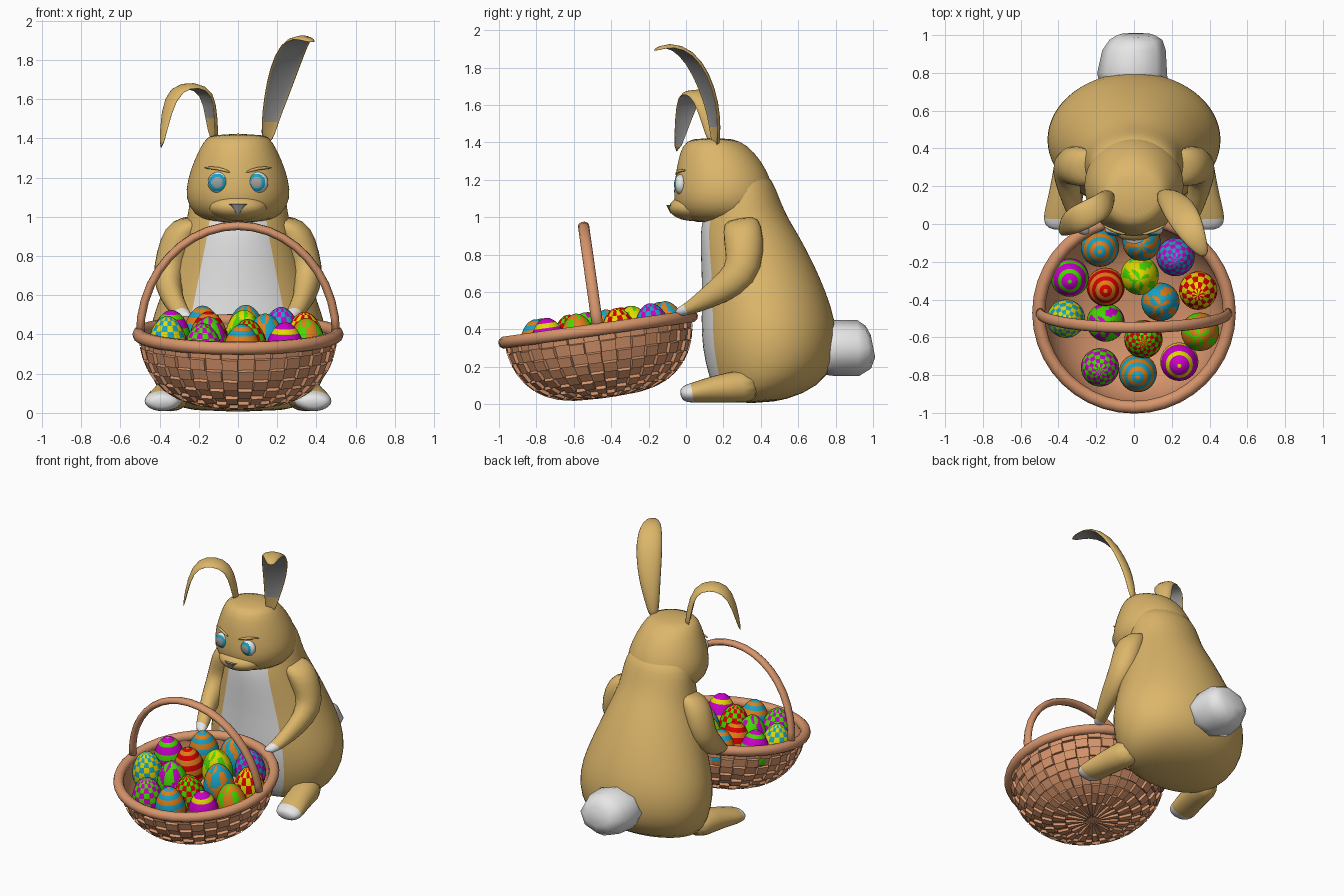
import bpy, bmesh, math
from mathutils import Vector, Matrix

cube = bpy.data.objects.get("Cube")
if cube:
    bpy.data.objects.remove(cube, do_unlink=True)


def material(name, r, g, b):
    m = bpy.data.materials.new(name)
    m.use_nodes = True
    m.diffuse_color = (r, g, b, 1)
    m.node_tree.nodes["Principled BSDF"].inputs["Base Color"].default_value = (r, g, b, 1)
    return m


TAN = material("tan fur", .72, .47, .145)
WHITE = material("white fur", .8, .8, .8)
GREY = material("grey", .36, .35, .35)
WOOD = material("wicker", .68, .3, .15)
CYAN = material("cyan", .01, .37, .55)
ORANGE = material("orange", .75, .21, .01)
MAGENTA = material("magenta", .6, 0, .6)
GREEN = material("green", .06, .7, 0)
YELLOW = material("yellow", .75, .7, 0)
RED = material("red", .7, 0, 0)


def finish(name, bm, mats, smooth=True, subsurf=False):
    bmesh.ops.recalc_face_normals(bm, faces=bm.faces[:])
    me = bpy.data.meshes.new(name)
    bm.to_mesh(me)
    bm.free()
    for m in mats:
        me.materials.append(m)
    if smooth:
        me.shade_smooth()
    ob = bpy.data.objects.new(name, me)
    bpy.context.collection.objects.link(ob)
    if subsurf:
        mod = ob.modifiers.new("round", 'SUBSURF')
        mod.levels = mod.render_levels = 1
    return ob


def loft(name, rings, mats, rule=None, subsurf=True, caps=(0, -1)):
    """Skin a list of rings; rule(row, column, centre) picks the material."""
    bm = bmesh.new()
    vs = [[bm.verts.new(p) for p in ring] for ring in rings]
    n = len(vs[0])
    for r in range(len(vs) - 1):
        for c in range(n):
            d = (c + 1) % n
            f = bm.faces.new((vs[r][c], vs[r][d], vs[r + 1][d], vs[r + 1][c]))
            if rule:
                f.material_index = int(rule(r, c, f.calc_center_median()))
    for end in caps:
        f = bm.faces.new(vs[end])
        if rule:
            f.material_index = int(rule(-1, -1, f.calc_center_median()))
    return finish(name, bm, mats, True, subsurf)


def levels(rows, n):
    """Horizontal elliptic rings from (z, front y, back y, half width)."""
    angles = [math.tau * i / n for i in range(n)]
    return [[Vector((w * math.cos(a), (f + b) / 2 + (b - f) / 2 * math.sin(a), z))
             for a in angles] for z, f, b, w in rows]


def sweep(path, side, n=12, cup=1.0):
    """Elliptic rings along a path of (x, y, z, half width, half depth)."""
    pts, side, rings = [Vector(p[:3]) for p in path], Vector(side).normalized(), []
    for i, p in enumerate(pts):
        t = (pts[min(i + 1, len(pts) - 1)] - pts[max(i - 1, 0)]).normalized()
        nor = side.cross(t).normalized()
        ring = []
        for k in range(n):
            a = math.tau * k / n
            s = math.sin(a) * (cup if math.sin(a) > 0 else 1)
            ring.append(p + side * path[i][3] * math.cos(a) + nor * path[i][4] * s)
        rings.append(ring)
    return rings


def ball(name, loc, size, mats, rule=None, u=32, v=24):
    bm = bmesh.new()
    bmesh.ops.create_uvsphere(bm, u_segments=u, v_segments=v, radius=1)
    for f in bm.faces:
        if rule:
            f.material_index = int(rule(f.calc_center_median()))
    bmesh.ops.scale(bm, vec=size, verts=bm.verts[:])
    bmesh.ops.translate(bm, vec=loc, verts=bm.verts[:])
    return finish(name, bm, mats)


def flip(path, s):
    return [(p[0] * s,) + tuple(p[1:]) for p in path]


# Body with white chest, and head
body = [(.005, .24, .45, .24), (.05, .16, .63, .36), (.15, .12, .77, .435), (.3, .085, .81, .47),
        (.45, .08, .8, .45), (.6, .085, .75, .395), (.75, .08, .685, .34), (.9, .075, .605, .285),
        (.98, .085, .555, .262), (1.06, .11, .515, .25), (1.15, .13, .482, .235), (1.25, .14, .435, .19)]
loft("body", levels(body, 32), [TAN, WHITE],
     lambda r, c, p: 21 <= c <= 26 and .1 < p.z < 1.0)
head = [(.965, .04, .38, .14), (1.01, -.035, .44, .225), (1.09, -.07, .475, .27), (1.19, -.062, .462, .26),
        (1.3, -.045, .405, .22), (1.385, -.02, .33, .176), (1.425, .03, .25, .14)]
loft("head", levels(head, 32), [TAN])
ball("muzzle", (0, .035, 1.05), (.15, .125, .07), [TAN])

# Nose
bm = bmesh.new()
bmesh.ops.create_cone(bm, cap_ends=True, segments=8, radius1=.012, radius2=.05, depth=.045)
bmesh.ops.scale(bm, vec=(1, .6, 1), verts=bm.verts[:])
bmesh.ops.translate(bm, vec=(0, -.076, 1.043), verts=bm.verts[:])
finish("nose", bm, [GREY], False)


def eye_colour(p):
    d = math.hypot(p.x + .12, p.z)
    return 0 if p.y > 0 or d > .82 else 1 if d > .52 else 2


# Paired parts: eyes, brows, arms, feet
arm = [(.22, .29, 1.0, .07, .08), (.28, .3, .95, .1, .11), (.325, .315, .82, .095, .11),
       (.36, .3, .69, .08, .1), (.345, .17, .6, .06, .075), (.305, .05, .53, .05, .045),
       (.285, 0, .505, .045, .033), (.26, -.06, .485, .03, .02)]
foot = [(.32, .4, .1, .1, .1), (.345, .22, .09, .095, .085), (.375, .09, .07, .098, .065),
        (.385, .03, .06, .1, .055), (.387, -.01, .055, .085, .045), (.387, -.03, .05, .05, .025)]
brow = [(.035, -.055, 1.225, .006, .006), (.1, -.043, 1.25, .011, .011), (.175, .0, 1.25, .005, .005)]
for s, tag in ((1, "left"), (-1, "right")):
    ball(tag + "_eye", (s * .1, -.028, 1.175), (.054, .036, .054), [WHITE, CYAN, GREY], eye_colour)
    loft(tag + "_brow", sweep(flip(brow, s), (0, 0, 1), 8), [TAN])
    loft(tag + "_arm", sweep(flip(arm, s), (1, 0, 0)), [TAN, WHITE], lambda r, c, p: p.y < -.02)
    loft(tag + "_foot", sweep(flip(foot, s), (1, 0, 0)), [TAN, WHITE], lambda r, c, p: p.y < .03)

# Ears: one upright, one drooping, each cupped with a grey lining
upright = [(.15, .15, 1.37, .03, .035), (.165, .145, 1.48, .05, .04), (.195, .13, 1.6, .072, .045),
           (.24, .075, 1.76, .09, .045), (.285, .0, 1.87, .085, .04), (.33, -.09, 1.915, .06, .025),
           (.38, -.175, 1.885, .022, .012)]
droop = [(-.13, .15, 1.37, .03, .035), (-.145, .13, 1.5, .055, .04), (-.16, .1, 1.625, .07, .04),
         (-.23, .06, 1.66, .075, .035), (-.315, .02, 1.645, .075, .035), (-.36, -.01, 1.54, .055, .03),
         (-.39, -.05, 1.34, .018, .012)]
for name, path, side in (("left_ear", upright, (.88, .47, 0)), ("right_ear", droop, (.45, -.89, 0))):
    loft(name, sweep(path, side, 12, -.2), [TAN, GREY], lambda r, c, p: 1 <= c <= 4 and r > 0)

# Tail
tail = [(0, .72, .3, .18, .14), (-.01, .8, .3, .185, .15), (0, .92, .3, .168, .15),
        (.01, .975, .305, .14, .115), (.01, 1.0, .31, .1, .06)]
loft("tail", sweep(tail, (1, 0, 0), 8), [WHITE], subsurf=False)

# Basket, built upright and then tilted towards the front
TILT = Matrix.Translation((0, -.47, .4)) @ Matrix.Rotation(math.radians(8), 4, 'X')
SEG, ROWS = 36, 9


def bowl(name, radius, depth):
    rows = []
    for i in range(ROWS + 1):
        th = math.pi / 2 * (.01 + .99 * i / ROWS)
        r = radius * math.sin(th) ** .62
        rows.append((-depth * math.cos(th), -r, r, r))
    return loft(name, levels(rows, SEG), [WOOD], subsurf=False, caps=(0,))


liner = bowl("basket_liner", .478, .338)
liner.data.flip_normals()
weave = bowl("basket_weave", .488, .35)
bm = bmesh.new()
bm.from_mesh(weave.data)
bm.faces.ensure_lookup_table()
raised = [bm.faces[r * SEG + c] for r in range(ROWS) for c in range(SEG) if (r + c) % 2]
for f in bmesh.ops.extrude_discrete_faces(bm, faces=raised)["faces"]:
    out, mid = f.normal.copy(), f.calc_center_median()
    for v in f.verts:
        v.co = mid + (v.co - mid) * .95 + out * .018
bm.to_mesh(weave.data)
bm.free()
weave.data.shade_flat()
bpy.ops.mesh.primitive_torus_add(major_radius=.505, minor_radius=.034, major_segments=40, minor_segments=10)
rim = bpy.context.object
rim.name = "basket_rim"
rim.data.materials.append(WOOD)
rim.data.shade_smooth()
arc = [math.pi * i / 20 for i in range(21)]
handle = loft("basket_handle", sweep([(.5 * math.cos(a), 0, .56 * math.sin(a), .03, .022) for a in arc],
                                     (0, 1, 0), 10), [WOOD], subsurf=False)
for ob in (liner, weave, rim, handle):
    ob.matrix_world = TILT


# Egg patterns, from turn u and height v, both 0 to 1
def bands(n):
    return lambda u, v: (v * n + .2) % 1 < .45


def checks(a, b):
    return lambda u, v: (int(u * a) + int(v * b)) % 2


def stripes(u, v):
    return int(u * 12 + .7 * math.sin(v * 9) + 1) % 2


def patches(u, v):
    return math.sin(u * math.tau * 4) * math.sin(v * 15) + .4 * math.sin(u * math.tau * 7 + v * 9) > .15


EGGS = [(-.18, -.13, CYAN, ORANGE, bands(6)), (.04, -.1, CYAN, ORANGE, stripes),
        (.22, -.18, CYAN, MAGENTA, checks(16, 12)), (-.34, -.29, MAGENTA, GREEN, bands(5)),
        (-.15, -.34, RED, ORANGE, bands(6)), (.03, -.28, YELLOW, GREEN, patches),
        (.34, -.36, RED, YELLOW, checks(16, 8)), (-.36, -.51, CYAN, YELLOW, checks(16, 12)),
        (-.15, -.53, GREEN, MAGENTA, patches), (.14, -.42, CYAN, ORANGE, patches),
        (.05, -.62, GREEN, RED, checks(16, 12)), (.35, -.58, ORANGE, GREEN, patches),
        (-.18, -.77, MAGENTA, GREEN, checks(16, 12)), (.02, -.80, CYAN, ORANGE, bands(6)),
        (.24, -.74, MAGENTA, YELLOW, bands(4))]
for i, (x, y, one, two, pattern) in enumerate(EGGS):
    def paint(p):
        return pattern(math.atan2(p.y, p.x) / math.tau + .5, math.acos(max(-1, min(1, p.z))) / math.pi)
    egg = ball("egg_%d" % (i + 1), (0, 0, 0), (.1, .1, .14), [one, two], paint)
    for v in egg.data.vertices:
        v.co.x *= 1 - v.co.z * 1.1
        v.co.y *= 1 - v.co.z * 1.1
    egg.matrix_world = TILT @ Matrix.Translation((x, y + .47, -.04))
